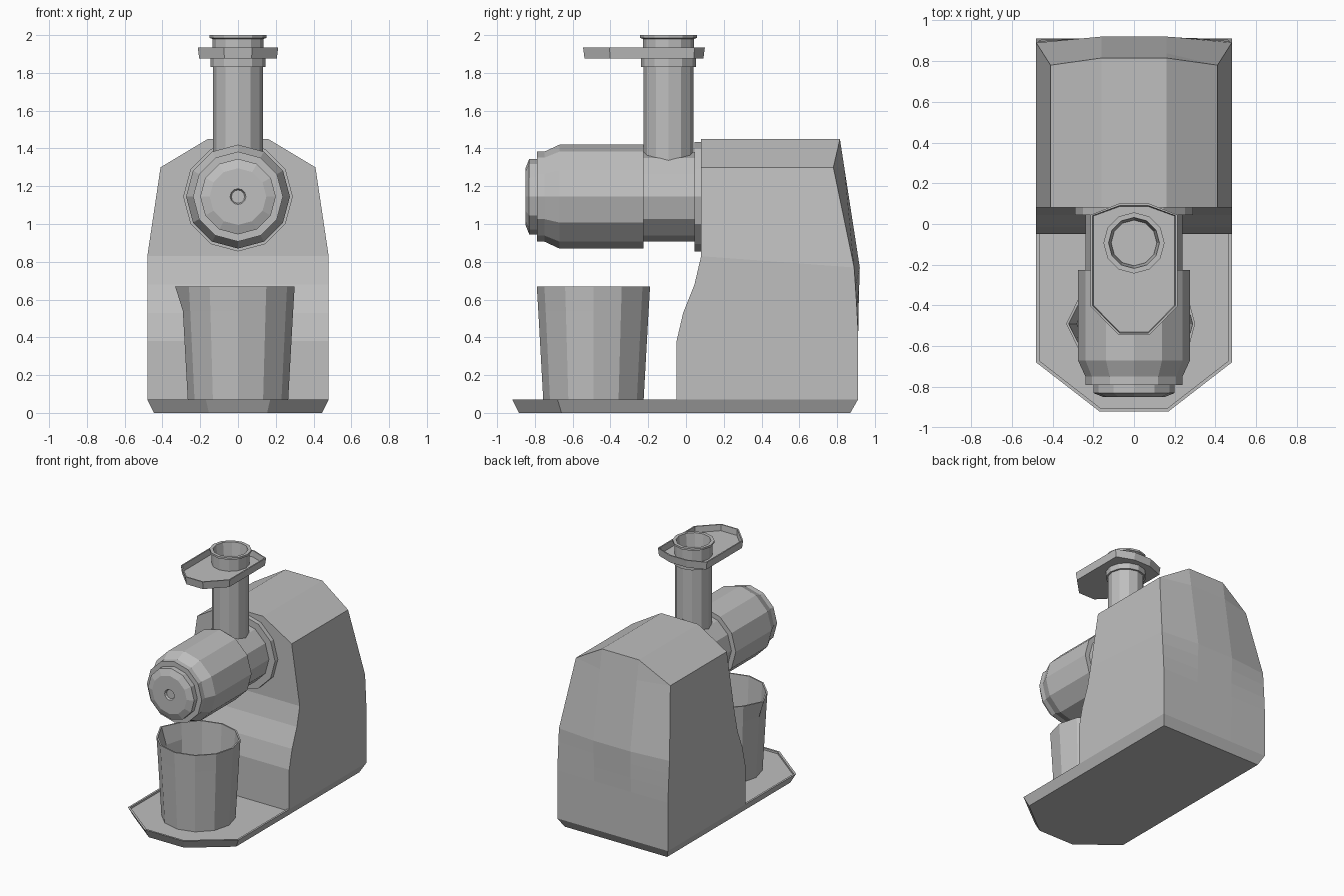
import bpy
import bmesh
from math import cos, sin, tau
from mathutils import Vector

cube = bpy.data.objects.get("Cube")
if cube:
    bpy.data.objects.remove(cube)

grey = bpy.data.materials.new("light grey plastic")
grey.use_nodes = True
grey.diffuse_color = (0.52, 0.52, 0.52, 1)
grey.node_tree.nodes["Principled BSDF"].inputs["Base Color"].default_value = (0.52, 0.52, 0.52, 1)


def loft(name, rings):
    """Skin a stack of equal-length rings and cap both ends."""
    bm = bmesh.new()
    loops = [[bm.verts.new(p) for p in ring] for ring in rings]
    n = len(loops[0])
    for a, b in zip(loops, loops[1:]):
        for i in range(n):
            j = (i + 1) % n
            bm.faces.new((a[i], a[j], b[j], b[i]))
    bm.faces.new(loops[0])
    bm.faces.new(loops[-1])
    bmesh.ops.remove_doubles(bm, verts=bm.verts[:], dist=0.0005)
    bmesh.ops.recalc_face_normals(bm, faces=bm.faces[:])
    mesh = bpy.data.meshes.new(name)
    bm.to_mesh(mesh)
    bm.free()
    mesh.materials.append(grey)
    obj = bpy.data.objects.new(name, mesh)
    bpy.context.collection.objects.link(obj)
    return obj


def mirrored(half):
    """Close a half outline of +x points with its mirror image."""
    return half + [(-x, y, z) for x, y, z in reversed(half)]


def upright(y, profile, sides=12):
    """Rings about a vertical axis from (radius, z) pairs."""
    return [[Vector((r * cos(tau * i / sides), y + r * sin(tau * i / sides), z))
             for i in range(sides)] for r, z in profile]


def level(z, profile, sides=12):
    """Rings about a front-to-back axis from (radius, y) pairs."""
    return [[Vector((r * cos(tau * i / sides), y, z + r * sin(tau * i / sides)))
             for i in range(sides)] for r, y in profile]


# Base plate with chamfered underside and shallow drip recess
def base_ring(z, d, back):
    return mirrored([(0.17 - d * 0.45, d - 0.92, z),
                     (0.48 - d, d * 0.6 - 0.68, z),
                     (0.48 - d, back, z)])


loft("base_plate", [base_ring(0, 0.035, 0.87), base_ring(0.07, 0, 0.91),
                    base_ring(0.07, 0.015, -0.05), base_ring(0.055, 0.015, -0.05)])


# Motor housing: half width, front y, front z, back corner y, back middle y, back z
def housing_ring(w, front, zf, corner, middle, zb):
    return mirrored([(0.16, front, zf), (w, front, zf),
                     (w, corner, zb), (0.16, middle, zb)])


loft("motor_housing", [housing_ring(*s) for s in (
    (0.48, -0.05, 0.07, 0.91, 0.91, 0.07),
    (0.48, -0.05, 0.38, 0.91, 0.912, 0.45),
    (0.48, -0.015, 0.53, 0.904, 0.914, 0.56),
    (0.48, 0.045, 0.68, 0.897, 0.917, 0.67),
    (0.48, 0.08, 0.83, 0.89, 0.92, 0.77),
    (0.41, 0.08, 1.30, 0.78, 0.838, 1.30),
    (0.16, 0.08, 1.45, 0.815, 0.815, 1.45))])

# Horizontal pressing drum with its mounting collar and end cap
AXIS = 1.145
loft("mounting_collar", level(AXIS, [(0.29, 0.10), (0.29, 0.045)]))
loft("drum_neck", level(AXIS, [(0.237, 0.06), (0.237, -0.24)]))
loft("pressing_drum", level(AXIS, [
    (0.275, -0.225), (0.275, -0.67), (0.238, -0.75), (0.238, -0.79)]))
loft("drum_end_cap", level(AXIS, [
    (0.20, -0.77), (0.20, -0.83), (0.15, -0.85), (0.042, -0.85), (0.035, -0.835)]))

# Feed chute, hollow from the lip down
CHUTE_Y = -0.093
loft("feed_chute", upright(CHUTE_Y, [
    (0.132, 1.30), (0.132, 1.83), (0.146, 1.83), (0.146, 1.88), (0.135, 1.88),
    (0.135, 1.98), (0.15, 1.985), (0.15, 2.0), (0.125, 2.0), (0.112, 1.90), (0.112, 1.42)]))


# Hopper tray around the chute
def tray_ring(z, d):
    return mirrored([(0.075 - d * 0.4, d - 0.545, z), (0.213 - d, d * 0.4 - 0.405, z),
                     (0.213 - d, 0.045 - d * 0.4, z), (0.075 - d * 0.4, 0.10 - d, z)])


loft("hopper_tray", [tray_ring(1.875, 0.008), tray_ring(1.935, 0),
                     tray_ring(1.935, 0.01), tray_ring(1.888, 0.014)])

# Juice cup: thin walled, with a pouring spout pulled out at one side
cup = upright(-0.49, [(0.265, 0.055), (0.292, 0.54), (0.30, 0.67),
                      (0.288, 0.67), (0.28, 0.54), (0.253, 0.07)])
for ring in cup[2:4]:
    ring[6].x -= 0.033
loft("juice_cup", cup)
